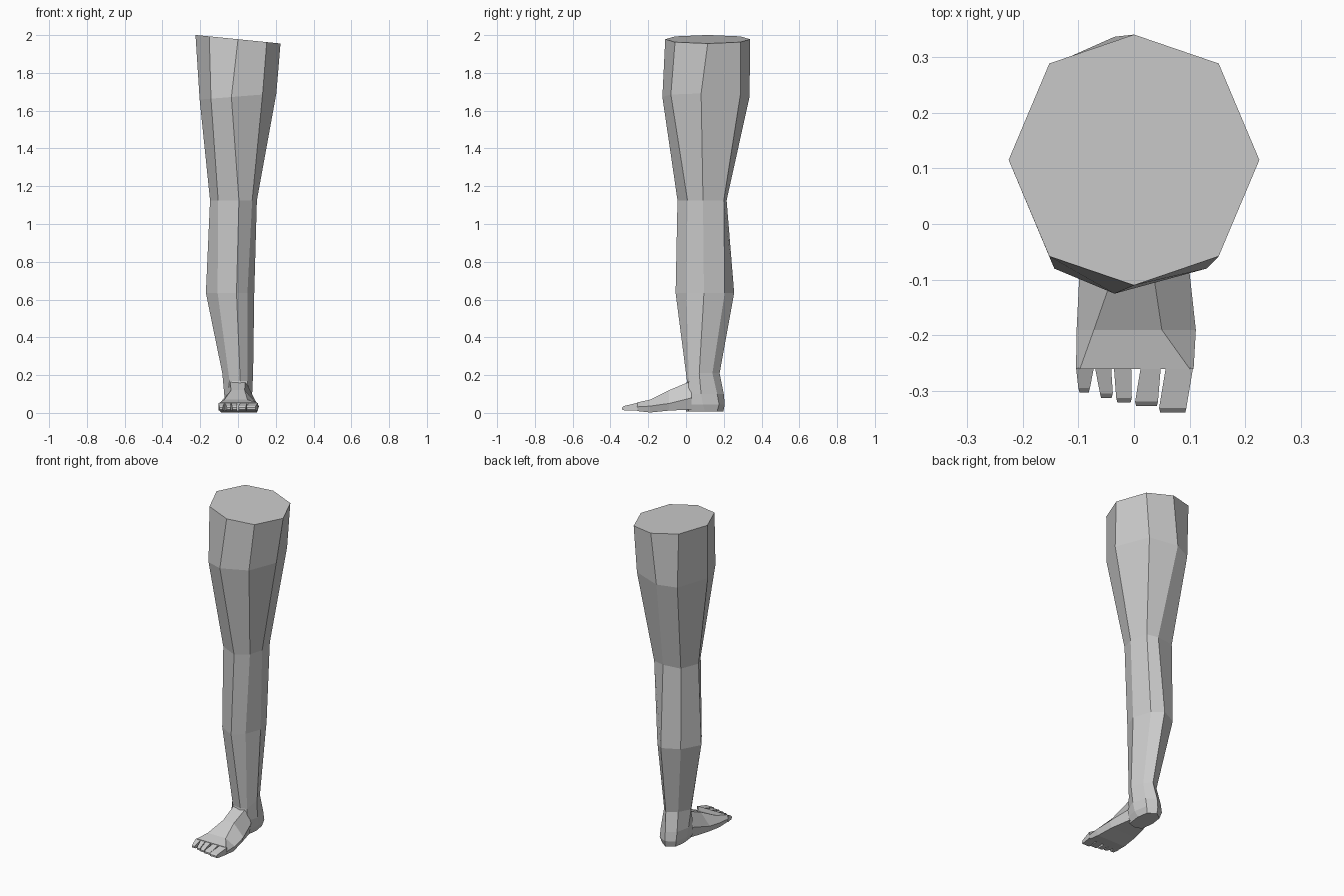
import bpy, bmesh

if "Cube" in bpy.data.objects:
    bpy.data.objects.remove(bpy.data.objects["Cube"])

skin = bpy.data.materials.new("plain_grey")
skin.diffuse_color = (0.6, 0.6, 0.6, 1)
skin.use_nodes = True
skin.node_tree.nodes["Principled BSDF"].inputs["Base Color"].default_value = skin.diffuse_color


def loft(name, rings, cap_start=True, cap_end=True):
    """Skin a list of equal-length closed rings with flat faces."""
    bm = bmesh.new()
    loops = [[bm.verts.new(p) for p in r] for r in rings]
    n = len(loops[0])
    for a, b in zip(loops, loops[1:]):
        for i in range(n):
            j = (i + 1) % n
            bm.faces.new((a[i], a[j], b[j], b[i]))
    if cap_start:
        bm.faces.new(loops[0][::-1])
    if cap_end:
        bm.faces.new(loops[-1])
    bmesh.ops.recalc_face_normals(bm, faces=bm.faces)
    # open ends: make sure the sides point away from the middle
    if not (cap_start and cap_end):
        if bm.calc_volume(signed=True) < 0:
            bmesh.ops.reverse_faces(bm, faces=bm.faces)
    me = bpy.data.meshes.new(name)
    bm.to_mesh(me)
    bm.free()
    me.materials.append(skin)
    ob = bpy.data.objects.new(name, me)
    bpy.context.collection.objects.link(ob)
    return ob


def octagon(xs, ys, z, tilt=0.0, front_drop=0.0):
    """Eight-sided ring: xs runs left to right, ys runs front to back."""
    l, fl, f, fr, r = xs
    y0, y1, y2, y3, y4 = ys
    pts = [(l, y2), (fl, y1), (f, y0), (fr, y1), (r, y2), (fr, y3), (f, y4), (fl, y3)]
    return [(x, y, z + tilt * x - (front_drop if y <= y1 else 0)) for x, y in pts]


# Thigh, knee, shin, ankle and heel in one continuous skin
loft("leg", [
    octagon((-.225, -.152, 0, .152, .225), (-.11, -.058, .115, .288, .34), 1.978, -.1),
    octagon((-.203, -.143, -.035, .13, .203), (-.125, -.08, .08, .288, .336), 1.675, .08),
    octagon((-.148, -.105, .005, .075, .1), (-.045, .008, .09, .2, .215), 1.125),
    octagon((-.17, -.108, -.008, .05, .086), (-.055, .002, .095, .205, .255), .635),
    octagon((-.083, -.045, .012, .05, .08), (.005, .015, .07, .14, .178), .21, 0, .04),
    octagon((-.073, -.055, 0, .055, .075), (-.005, .01, .08, .165, .2), .1),
    octagon((-.068, -.055, 0, .055, .07), (-.005, .01, .09, .175, .205), .045),
    octagon((-.055, -.045, 0, .045, .055), (0, .015, .1, .165, .198), .008),
])


def foot_section(y, zt, top, zm, mid, zb, bottom):
    """Six-sided slice across the foot."""
    return [(top[0], y, zt), (top[1], y, zt), (mid[1], y, zm),
            (bottom[1], y, zb), (bottom[0], y, zb), (mid[0], y, zm)]


# Instep and ball of the foot
loft("foot", [
    foot_section(.03, .17, (-.042, .038), .08, (-.066, .068), .018, (-.058, .058)),
    foot_section(-.09, .12, (-.037, .035), .05, (-.098, .1), .012, (-.085, .085)),
    foot_section(-.19, .07, (-.072, .05), .036, (-.103, .111), .002, (-.09, .1)),
    foot_section(-.26, .055, (-.097, .1), .032, (-.104, .107), .01, (-.097, .1)),
], cap_start=False)

# Toes: base left/right, tip left/right, tip y
toes = [
    ("big_toe", .057, .106, .045, .094, -.338),
    ("second_toe", .012, .048, .002, .043, -.327),
    ("middle_toe", -.036, -.005, -.032, -.004, -.32),
    ("fourth_toe", -.07, -.041, -.061, -.038, -.312),
    ("little_toe", -.104, -.072, -.1, -.079, -.302),
]


def toe_slice(l, r, y, z0, z1):
    return [(l, y, z0), (r, y, z0), (r, y, z1), (l, y, z1)]


for name, bl, br, tl, tr, y in toes:
    loft(name, [toe_slice(bl, br, -.258, .012, .053),
                toe_slice(tl, tr, y + .008, .014, .036),
                toe_slice(tl + .002, tr - .002, y, .018, .028)], cap_start=False)
